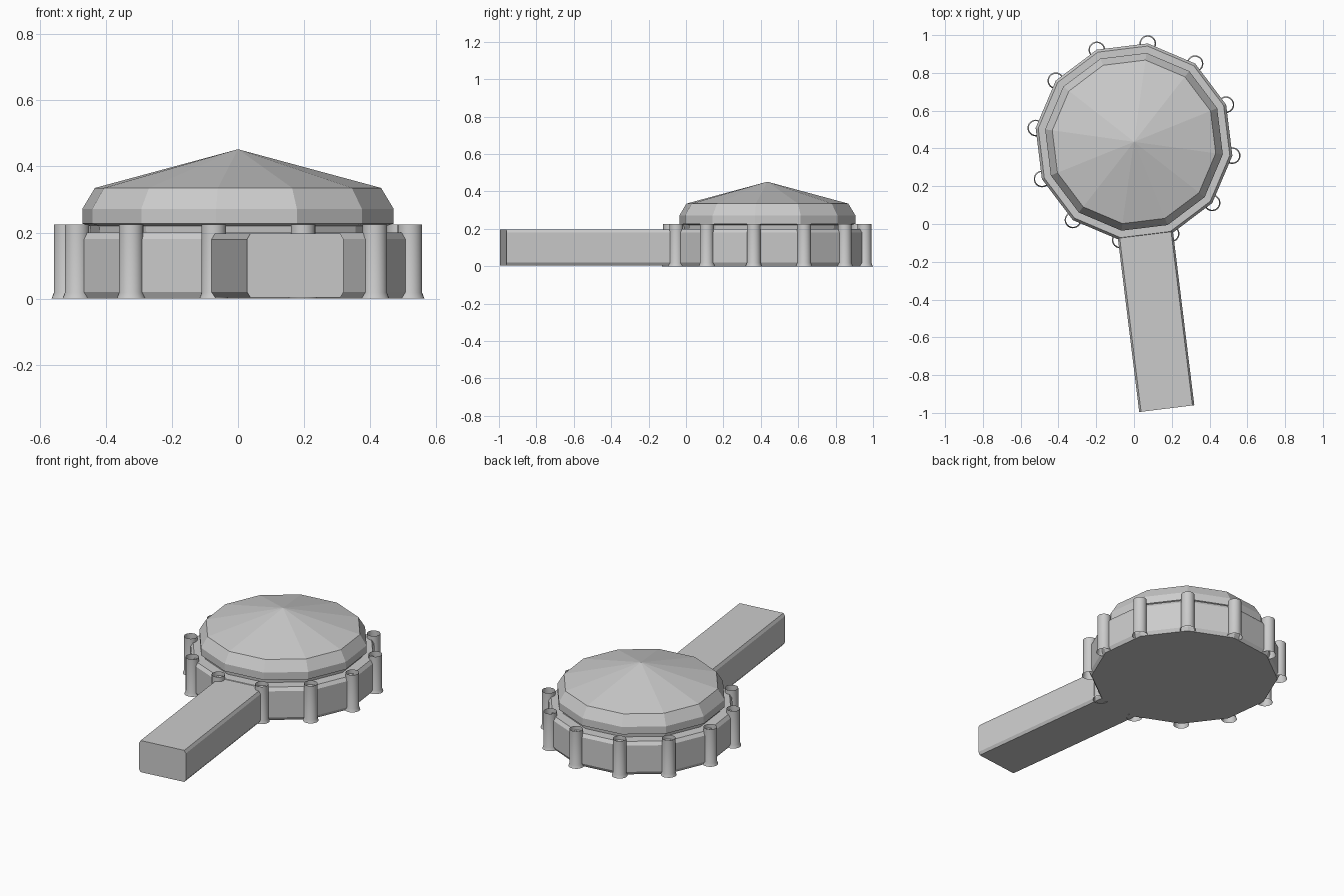
import bpy, bmesh
from math import sin, cos, radians, tau

cube = bpy.data.objects.get("Cube")
if cube:
    bpy.data.objects.remove(cube)

CENTER_Y = 0.435
SIDES = 12
TURN = radians(-8)          # direction of the first corner
OUT = radians(-83)          # direction of the entrance passage

grey = bpy.data.materials.new("light grey")
grey.use_nodes = True
grey.diffuse_color = (0.6, 0.6, 0.6, 1)
grey.node_tree.nodes["Principled BSDF"].inputs["Base Color"].default_value = (0.6, 0.6, 0.6, 1)


def finish(name, bm, location=(0, CENTER_Y, 0)):
    bmesh.ops.recalc_face_normals(bm, faces=bm.faces)
    mesh = bpy.data.meshes.new(name)
    bm.to_mesh(mesh)
    bm.free()
    mesh.materials.append(grey)
    obj = bpy.data.objects.new(name, mesh)
    obj.location = location
    bpy.context.collection.objects.link(obj)
    return obj


def lathe(name, profile, sides, turn=0, caps=False, **place):
    """Spin (radius, height) points into rings; radius 0 makes an apex."""
    bm = bmesh.new()
    rings = []
    for r, z in profile:
        count = sides if r > 0 else 1
        rings.append([bm.verts.new((r * cos(turn + tau * i / sides),
                                    r * sin(turn + tau * i / sides), z))
                      for i in range(count)])
    for low, high in zip(rings, rings[1:]):
        for i in range(sides):
            j = (i + 1) % sides
            if len(high) == 1:
                bm.faces.new((low[i], low[j], high[0]))
            else:
                bm.faces.new((low[i], low[j], high[j], high[i]))
    if caps:
        for ring in (rings[0], rings[-1]):
            if len(ring) > 1:
                bm.faces.new(ring)
    return finish(name, bm, **place)


# Twelve-sided drum wall with chamfered rims
lathe("drum_wall", [(0.515, 0), (0.526, 0.02), (0.526, 0.18), (0.512, 0.2)],
      SIDES, TURN, caps=True)

# Faceted dome: recessed neck, upright band, steep shoulder, shallow cone
lathe("dome_roof", [(0.45, 0.199), (0.452, 0.22), (0.475, 0.227), (0.475, 0.272),
                    (0.437, 0.335), (0, 0.452)], SIDES, TURN)

# Open tubular columns with flared feet, one at each corner
for i in range(SIDES):
    a = TURN + tau * i / SIDES
    column = lathe(f"column_{i + 1}", [(0.044, 0), (0.037, 0.018), (0.037, 0.225)], 24,
                   location=(0.525 * cos(a), CENTER_Y + 0.525 * sin(a), 0))
    column.data.shade_smooth()

# Entrance passage: chamfered box section pulled straight out of one wall
half_section = [(0.137, 0.004), (0.147, 0.02), (0.147, 0.18), (0.137, 0.197)]
section = half_section + [(-s, z) for s, z in reversed(half_section)]
bm = bmesh.new()
ends = []
for d in (0.44, 1.423):
    ends.append([bm.verts.new((d * cos(OUT) - s * sin(OUT),
                               d * sin(OUT) + s * cos(OUT), z)) for s, z in section])
for i in range(len(section)):
    j = (i + 1) % len(section)
    bm.faces.new((ends[0][i], ends[0][j], ends[1][j], ends[1][i]))
for end in ends:
    bm.faces.new(end)
finish("entrance_passage", bm)
